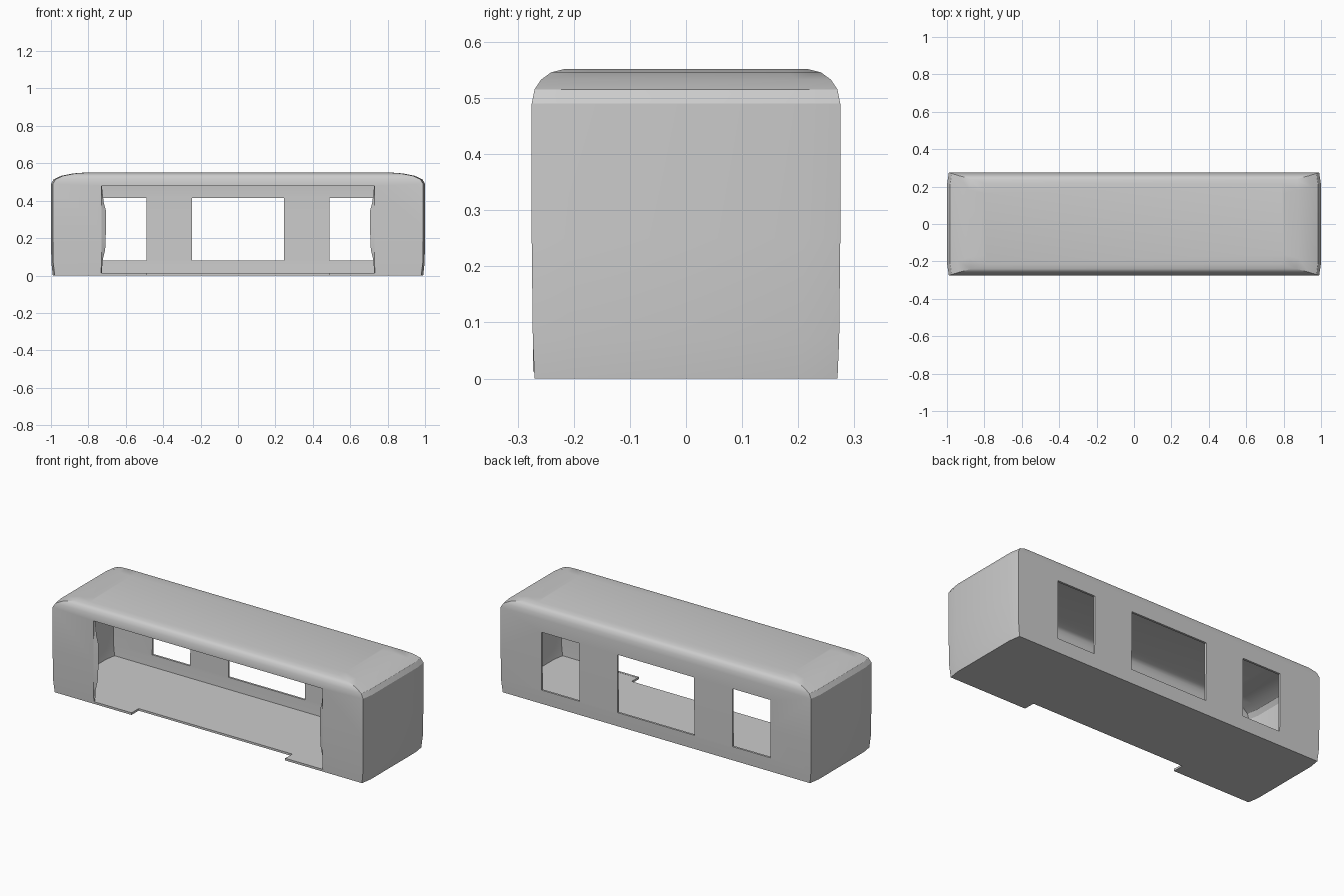
import bpy, bmesh

if "Cube" in bpy.data.objects:
    bpy.data.objects.remove(bpy.data.objects["Cube"])

# Helpers
def new_object(name, verts, faces):
    mesh = bpy.data.meshes.new(name)
    mesh.from_pydata(verts, [], faces)
    bm = bmesh.new()
    bm.from_mesh(mesh)
    bmesh.ops.recalc_face_normals(bm, faces=bm.faces)
    bm.to_mesh(mesh)
    bm.free()
    obj = bpy.data.objects.new(name, mesh)
    bpy.context.collection.objects.link(obj)
    return obj


def loft(name, rings):
    """Skin a list of equal-length rings and cap both ends."""
    n = len(rings[0])
    faces = [(k * n + i, k * n + (i + 1) % n, (k + 1) * n + (i + 1) % n, (k + 1) * n + i)
             for k in range(len(rings) - 1) for i in range(n)]
    last = (len(rings) - 1) * n
    faces += [tuple(range(n)), tuple(range(last, last + n))]
    return new_object(name, [v for r in rings for v in r], faces)


def box(name, x0, x1, y0, y1, z0, z1):
    return loft(name, [[(x0, y0, z), (x1, y0, z), (x1, y1, z), (x0, y1, z)] for z in (z0, z1)])


def outline(x, y, z):
    """Rectangle whose short ends bow out slightly."""
    bow, flat = 0.01, y * 0.76
    half = [(x - bow, -y, z), (x, -flat, z), (x, flat, z), (x - bow, y, z)]
    return half + [(-px, -py, pz) for px, py, pz in half]


# Body shell: straight sides and a softly rounded roof
sections = [(0.990, 0.270, 0.0), (0.998, 0.273, 0.07), (1.0, 0.275, 0.25), (1.0, 0.275, 0.49),
            (0.985, 0.270, 0.515), (0.945, 0.258, 0.533), (0.88, 0.240, 0.546), (0.80, 0.215, 0.552)]
T = 0.012
shell = loft("body_shell", [outline(*s) for s in sections])
inner = [(x - T, y - T, max(z - T, T)) for x, y, z in sections]
inner[1] = (inner[1][0], inner[1][1], 0.07)

# Cutters: hollow interior, front opening, floor notch, three rear windows
cutters = [loft("cavity_cutter", [outline(*s) for s in inner]),
           box("opening_cutter", -0.73, 0.73, -0.4, -0.22, 0.013, 0.48),
           box("notch_cutter", -0.49, 0.49, -0.4, -0.205, -0.1, 0.1)]
for x0, x1 in ((-0.73, -0.488), (-0.245, 0.245), (0.488, 0.73)):
    cutters.append(box("window_cutter", x0, x1, 0.2, 0.4, 0.08, 0.415))

bpy.context.view_layer.objects.active = shell
for cutter in cutters:
    cutter.hide_render = True
    mod = shell.modifiers.new("cut", 'BOOLEAN')
    mod.operation = 'DIFFERENCE'
    mod.solver = 'EXACT'
    mod.object = cutter
    bpy.ops.object.modifier_apply(modifier=mod.name)
    bpy.data.objects.remove(cutter)

# Wavy lips on both sides of the front opening
wave = [(0.013, 0.002), (0.08, 0.006), (0.14, 0.02), (0.22, 0.023),
        (0.35, 0.023), (0.39, 0.012), (0.48, 0.002)]
parts = [shell]
for side, label in ((-1, "left"), (1, "right")):
    rings = [[(side * 0.732, -0.273, z), (side * (0.73 - d), -0.262, z), (side * 0.732, -0.262, z)]
             for z, d in wave]
    parts.append(loft(label + "_opening_lip", rings))

for obj in parts:
    bpy.ops.object.select_all(action='DESELECT')
    obj.select_set(True)
    bpy.context.view_layer.objects.active = obj
    bpy.ops.object.shade_smooth_by_angle(angle=0.5)
